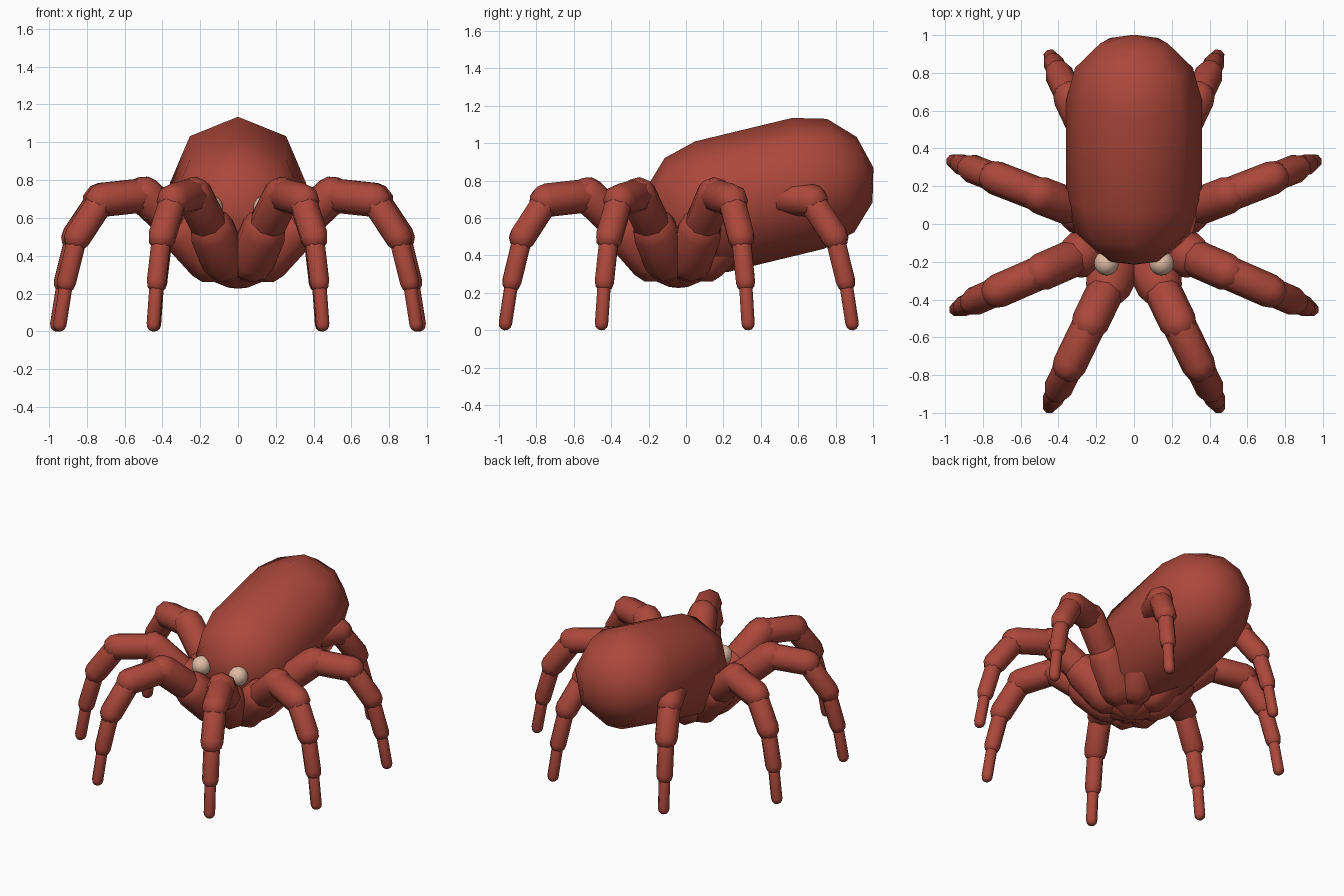
import bpy, bmesh, math
from mathutils import Vector

cube = bpy.data.objects.get("Cube")
if cube:
    bpy.data.objects.remove(cube, do_unlink=True)


def make_material(name, color):
    mat = bpy.data.materials.new(name)
    mat.use_nodes = True
    mat.diffuse_color = color
    mat.node_tree.nodes["Principled BSDF"].inputs["Base Color"].default_value = color
    return mat


red = make_material("brick red", (0.41, 0.064, 0.043, 1))
cream = make_material("cream", (0.75, 0.50, 0.37, 1))


def add_capsule(bm, start, end, radius, sides=8, steps=3):
    """Eight-sided rod with domed ends, one corner facing up."""
    start, end = Vector(start), Vector(end)
    axis = (end - start).normalized()
    side = axis.cross(Vector((0, 0, 1))).normalized()
    up = side.cross(axis)
    rings = []
    for center, sign in ((start, -1), (end, 1)):
        domes = []
        for i in range(steps):
            a = math.pi / 2 * i / steps
            mid = center + axis * sign * radius * math.sin(a)
            r = radius * math.cos(a)
            domes.append([bm.verts.new(mid + r * (up * math.cos(t) + side * math.sin(t)))
                          for t in (math.tau * k / sides for k in range(sides))])
        rings += domes[::-1] if sign < 0 else domes
    tips = [bm.verts.new(start - axis * radius), bm.verts.new(end + axis * radius)]
    for k in range(sides):
        n = (k + 1) % sides
        for a, b in zip(rings, rings[1:]):
            bm.faces.new((a[k], a[n], b[n], b[k]))
        bm.faces.new((tips[0], rings[0][n], rings[0][k]))
        bm.faces.new((tips[1], rings[-1][k], rings[-1][n]))


def finish(bm, name, mat):
    bmesh.ops.recalc_face_normals(bm, faces=bm.faces)
    for f in bm.faces:
        f.smooth = True
    mesh = bpy.data.meshes.new(name)
    bm.to_mesh(mesh)
    bm.free()
    mesh.materials.append(mat)
    obj = bpy.data.objects.new(name, mesh)
    bpy.context.collection.objects.link(obj)
    return obj


# Tilted body
bm = bmesh.new()
add_capsule(bm, (0, 0.134, 0.66), (0, 0.652, 0.785), 0.36)
finish(bm, "body", red)

# Leg joints as (distance from hub, height), and the radius of each segment
JOINTS = [(0.02, 0.325), (0.17, 0.382), (0.315, 0.53), (0.535, 0.72),
          (0.785, 0.695), (0.925, 0.5), (0.99, 0.26), (1.028, 0.037)]
RADII = [0.1, 0.125, 0.1, 0.09, 0.076, 0.055, 0.038]
HUB_Y = -0.04
LEGS = {"front": -64.2, "middle_front": -23.6, "middle_back": 21.2, "back": 64.5}

for side_name, mirror in (("left", 1), ("right", -1)):
    for place, degrees in LEGS.items():
        a = math.radians(degrees)
        points = [(mirror * s * math.cos(a), HUB_Y + s * math.sin(a), z) for s, z in JOINTS]
        bm = bmesh.new()
        for p, q, r in zip(points, points[1:], RADII):
            add_capsule(bm, p, q, r)
        finish(bm, f"{place}_leg_{side_name}", red)

    # Eyes
    bm = bmesh.new()
    bmesh.ops.create_uvsphere(bm, u_segments=24, v_segments=16, radius=0.065)
    eye = finish(bm, f"eye_{side_name}", cream)
    eye.location = (mirror * 0.146, -0.207, 0.655)
